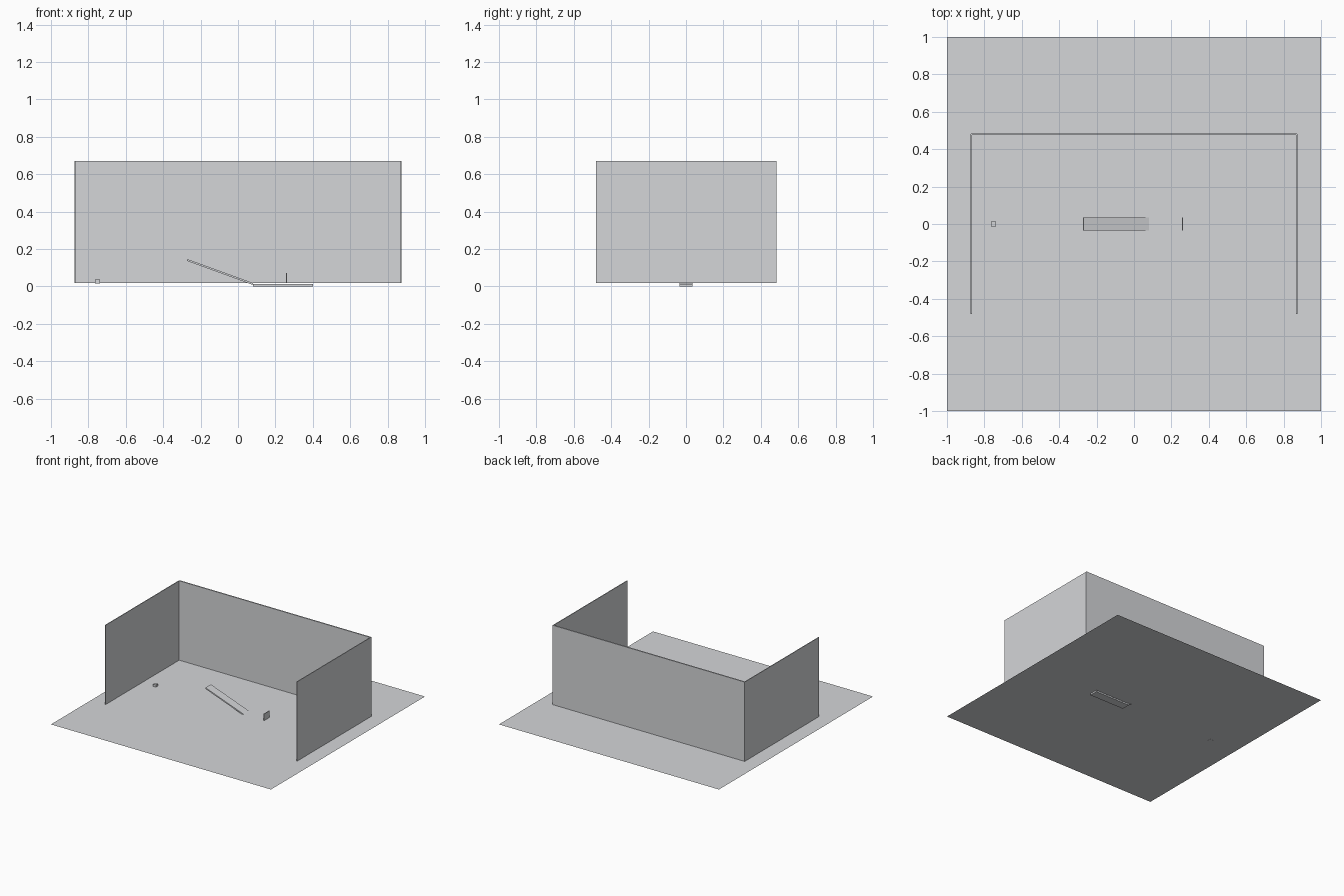
import bpy, math

if "Cube" in bpy.data.objects:
    bpy.data.objects.remove(bpy.data.objects["Cube"])

grey = bpy.data.materials.new("plain_grey")
grey.diffuse_color = (0.66, 0.67, 0.69, 1)
grey.use_nodes = True
grey.node_tree.nodes["Principled BSDF"].inputs["Base Color"].default_value = grey.diffuse_color

FLOOR = 0.018   # floor height
TOP = 0.67      # top of the walls
HALF = 0.035    # half width of ramp, track and plate


def extrude_profile(name, profile, y0, y1):
    """Closed x-z outline extruded along y."""
    n = len(profile)
    verts = [(x, y, z) for y in (y0, y1) for x, z in profile]
    faces = [tuple(range(n)), tuple(reversed(range(n, 2 * n)))]
    faces += [(i, i + n, (i + 1) % n + n, (i + 1) % n) for i in range(n)]
    mesh = bpy.data.meshes.new(name)
    mesh.from_pydata(verts, [], faces)
    mesh.materials.append(grey)
    obj = bpy.data.objects.new(name, mesh)
    bpy.context.collection.objects.link(obj)
    return obj


def box(name, x0, x1, y0, y1, z0, z1):
    return extrude_profile(name, [(x0, z0), (x1, z0), (x1, z1), (x0, z1)], y0, y1)


# Thin floor sheet
bpy.ops.mesh.primitive_plane_add(size=2, location=(0, 0, FLOOR))
floor = bpy.context.object
floor.name = "floor"
floor.data.materials.append(grey)

# Three walls, open at the front
box("back_wall", -0.872, 0.872, 0.475, 0.485, FLOOR, TOP)
for side, name in ((-1, "left_wall"), (1, "right_wall")):
    a, b = sorted((side * 0.867, side * 0.873))
    box(name, a, b, -0.48, 0.48, FLOOR, TOP)

# Sloping ramp, its lower end sinking through the floor
angle = math.radians(20)
thick = 0.010
dx, dz = thick * math.sin(angle), thick * math.cos(angle)
high, low = (-0.274, 0.137), (0.078, 0.009)
extrude_profile("ramp", [high, low, (low[0] + dx, low[1] + dz),
                         (high[0] + dx, high[1] + dz)], -HALF, HALF)

# Flat track just under the floor
box("track", 0.08, 0.40, -HALF, HALF, 0.0, 0.012)

# Upright target plate and small block
box("target_plate", 0.257, 0.263, -HALF, HALF, FLOOR, 0.073)
box("small_block", -0.764, -0.737, -0.0135, 0.0135, FLOOR - 0.001, 0.036)
